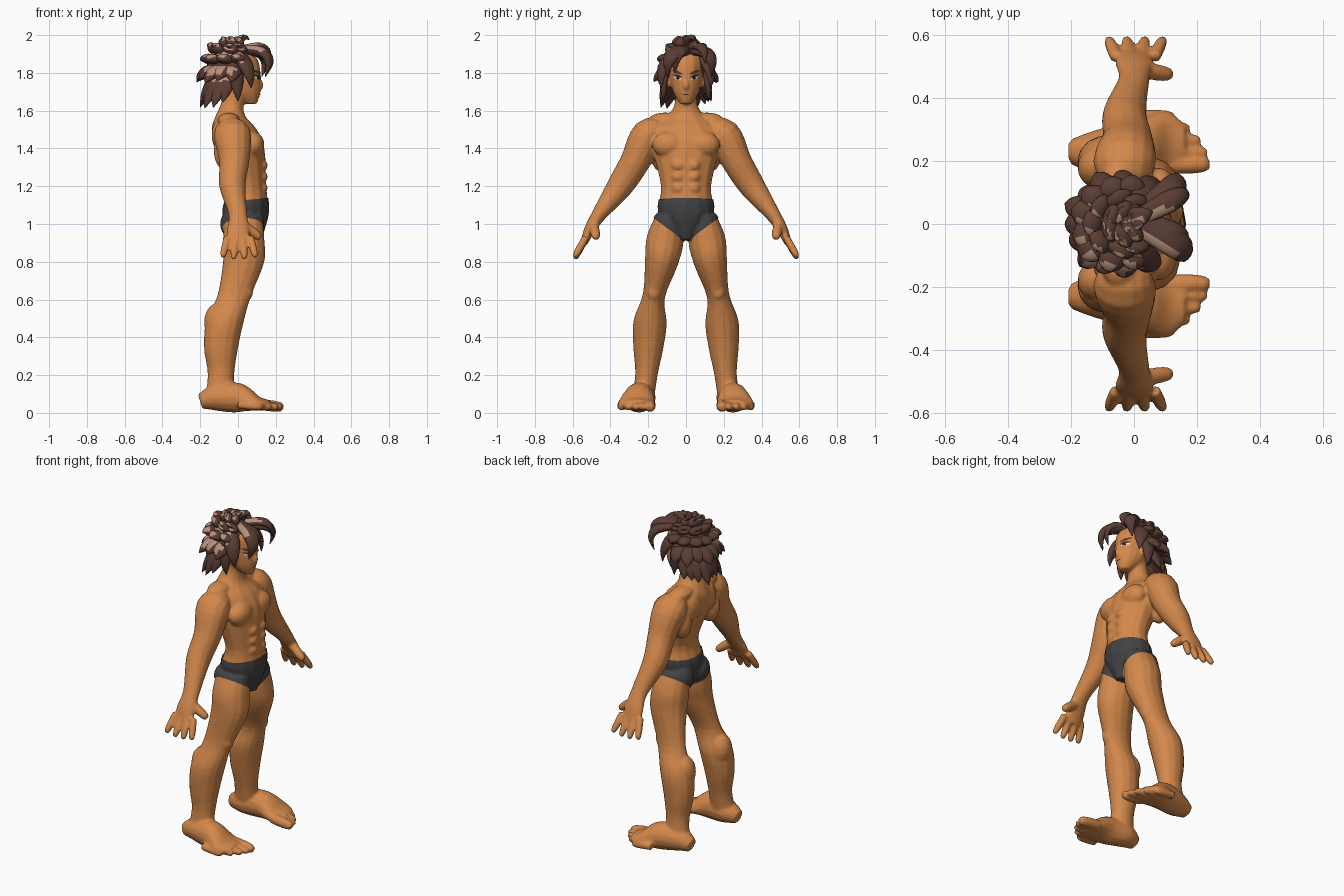
import bpy, bmesh, math, random
from mathutils import Vector, Matrix
from mathutils.bvhtree import BVHTree

if "Cube" in bpy.data.objects:
    bpy.data.objects.remove(bpy.data.objects["Cube"])
random.seed(4)
X_AXIS, Y_AXIS, Z_AXIS = Matrix.Identity(3)


def material(name, *color):
    mat = bpy.data.materials.new(name)
    mat.use_nodes = True
    mat.diffuse_color = (*color, 1)
    mat.node_tree.nodes["Principled BSDF"].inputs["Base Color"].default_value = (*color, 1)
    return mat


skin = material("skin", .65, .245, .07)
hair_dark = material("hair brown", .1, .046, .034)
hair_light = material("hair highlight", .48, .28, .2)
cloth = material("charcoal cloth", .055, .055, .058)
eye_white = material("eye white", .75, .7, .65)
eye_dark = material("eye dark", .035, .015, .012)


def spline(rows, steps=4):
    """Smooth curve through rows of any number of values."""
    result = []
    for i in range(len(rows) - 1):
        before, start, end = rows[max(i - 1, 0)], rows[i], rows[i + 1]
        after = rows[min(i + 2, len(rows) - 1)]
        for step in range(steps):
            t = step / steps
            ease, bump_in, bump_out = t * t * (3 - 2 * t), t * (1 - t) ** 2, t * t * (t - 1)
            result.append([b + (c - b) * ease + (c - a) / 2 * bump_in + (d - b) / 2 * bump_out
                           for a, b, c, d in zip(before, start, end, after)])
    return result + [rows[-1]]


def loft(bm, sections, axis=X_AXIS, sides=14):
    """Skin elliptical rings given as x, y, z, radius along axis, radius across."""
    sections = spline(sections)
    points = [Vector(section[:3]) for section in sections]
    rings = []
    for i, (point, section) in enumerate(zip(points, sections)):
        tangent = points[min(i + 1, len(points) - 1)] - points[max(i - 1, 0)]
        across = tangent.cross(axis).normalized()
        angles = [math.tau * k / sides for k in range(sides)]
        rings.append([bm.verts.new(point + axis * section[3] * math.cos(angle)
                                   + across * section[4] * math.sin(angle)) for angle in angles])
    for ring, following in zip(rings, rings[1:]):
        for k in range(sides):
            bm.faces.new((ring[k - 1], ring[k], following[k], following[k - 1]))
    bm.faces.new(rings[0][::-1])
    bm.faces.new(rings[-1])


def blob(bm, center, radii):
    placement = Matrix.Translation(center) @ Matrix.Diagonal((*radii, 1))
    bmesh.ops.create_uvsphere(bm, u_segments=16, v_segments=10, radius=1, matrix=placement)


def digit(bm, start, end, radius):
    """Finger or toe with a rounded tip."""
    start, end = Vector(start), Vector(end)
    sections = [(*start.lerp(end, along), radius * size, radius * size)
                for along, size in ((0, 1), (.6, 1), (.9, .8), (1, .5))]
    loft(bm, sections, (end - start).orthogonal().normalized())


def mirrored(side, sections):
    return [(x, y * side, *rest) for x, y, *rest in sections]


def finish(bm, name, *materials):
    bmesh.ops.recalc_face_normals(bm, faces=bm.faces)
    mesh = bpy.data.meshes.new(name)
    bm.to_mesh(mesh)
    bm.free()
    for mat in materials:
        mesh.materials.append(mat)
    mesh.shade_smooth()
    obj = bpy.data.objects.new(name, mesh)
    bpy.context.collection.objects.link(obj)
    return obj


# Torso with neck, head, nose and lips
bm = bmesh.new()
loft(bm, [(.05, 0, .92, .07, .04), (.04, 0, 1.06, .12, .145), (.05, 0, 1.2, .1, .135),
          (.01, 0, 1.4, .13, .18), (-.02, 0, 1.5, .12, .18), (-.04, 0, 1.57, .08, .1),
          (-.03, 0, 1.64, .06, .06), (-.01, 0, 1.74, .06, .06)])
loft(bm, [(.07, 0, 1.635, .03, .03), (.03, 0, 1.7, .09, .07), (0, 0, 1.8, .12, .09),
          (-.01, 0, 1.88, .11, .09), (-.02, 0, 1.94, .05, .04)])
blob(bm, center=(.12, 0, 1.735), radii=(.016, .016, .025))
blob(bm, center=(.1, 0, 1.685), radii=(.015, .025, .012))

muscles = {
    "chest": ((.08, .09, 1.42), (.06, .09, .07)),
    "flank": ((-.06, .14, 1.39), (.07, .05, .11)),
    "shoulder blade": ((-.09, .07, 1.47), (.05, .07, .09)),
    "neck slope": ((-.05, .11, 1.55), (.06, .09, .04)),
    "buttock": ((-.02, .08, 1), (.07, .07, .08)),
    "calf": ((-.11, .18, .48), (.07, .07, .1)),
    "knee": ((.04, .17, .64), (.04, .04, .05)),
    "ear": ((0, .09, 1.75), (.02, .015, .03)),
}
for side in (1, -1):
    # Arm down to the palm
    loft(bm, mirrored(side, [(-.03, .12, 1.49, .07, .06), (-.03, .2, 1.47, .1, .09),
                             (-.02, .27, 1.33, .08, .08), (-.03, .35, 1.2, .07, .07),
                             (0, .46, 1.05, .05, .04), (0, .51, .97, .06, .03),
                             (0, .54, .9, .06, .02)]))
    # Four spread fingers and a thumb
    for finger in range(4):
        spread = (finger - 1.4) * .058
        digit(bm, (spread * .7, .53 * side, .93), (spread, .59 * side, .81 + .01 * abs(finger - 1.5)), .02)
    digit(bm, (.02, .49 * side, 1), (.12, .475 * side, .925), .026)
    # Leg
    loft(bm, mirrored(side, [(.03, .09, 1.04, .1, .07), (.03, .11, .92, .11, .1),
                             (.03, .13, .8, .11, .09), (-.02, .17, .62, .09, .06),
                             (-.07, .19, .48, .1, .09), (-.09, .2, .34, .09, .08),
                             (-.09, .21, .2, .07, .06), (-.1, .23, .06, .08, .06)]))
    # Foot with five toes on a curve
    loft(bm, mirrored(side, [(-.2, .23, .06, .04, .04), (-.12, .23, .08, .07, .07),
                             (0, .25, .08, .08, .08), (.1, .26, .05, .1, .04),
                             (.16, .25, .04, .07, .03)]), Y_AXIS)
    for toe in range(5):
        reach, sideways = .24 - .007 * toe * toe, (.19 + .038 * toe) * side
        digit(bm, (reach - .13, sideways, .045), (reach, sideways, .03), .022 if toe else .03)
    # Muscles, knee and ear
    for (x, y, z), radii in muscles.values():
        blob(bm, (x, y * side, z), radii)
    for row in range(3):
        blob(bm, (.118, .04 * side, 1.19 + .06 * row), (.04, .04, .035))

# Merge everything into one soft skin
body = finish(bm, "body", skin)
merge = body.modifiers.new("Merge", "REMESH")
merge.mode, merge.voxel_size = "VOXEL", .008
soften = body.modifiers.new("Soften", "SMOOTH")
soften.factor, soften.iterations = .5, 4
bpy.context.view_layer.update()
body_mesh = bpy.data.meshes.new_from_object(body.evaluated_get(bpy.context.evaluated_depsgraph_get()))
body.modifiers.clear()
body.data = body_mesh
body_mesh.shade_smooth()

# Briefs: a thin shell cut from the skin by a waist plane and two leg planes
bm = bmesh.new()
bm.from_mesh(body_mesh)
surface = BVHTree.FromBMesh(bm)
cuts = [(Z_AXIS * 1.122, Z_AXIS - X_AXIS * .1)]
cuts += [(Z_AXIS * .9, Y_AXIS * slope - Z_AXIS) for slope in (.78, -.78)]
for point, normal in cuts:
    bmesh.ops.bisect_plane(bm, geom=bm.verts[:] + bm.edges[:] + bm.faces[:], plane_co=point,
                           plane_no=normal.normalized(), clear_outer=True)
bm.normal_update()
for vert, normal in [(vert, vert.normal.copy()) for vert in bm.verts]:
    vert.co += normal * .005
finish(bm, "briefs", cloth)


def almond(name, mat, y, z, width, height, slant=0, lift=.003):
    """Thin pointed oval laid on the face."""
    bm = bmesh.new()
    verts = []
    for k in range(12):
        angle = math.tau * k / 12
        across = width * math.cos(angle)
        py, pz = y + across, z + height * math.sin(angle) * abs(math.sin(angle)) + slant * across
        verts.append(bm.verts.new((surface.ray_cast(Vector((1, py, pz)), -X_AXIS)[0].x + lift, py, pz)))
    for left, right in zip(verts[:5], verts[:6:-1]):
        bm.faces.new((left, verts[verts.index(left) + 1], right, verts[(verts.index(right) + 1) % 12])
                     if left is not verts[0] else (left, verts[1], right))
    bm.faces.new((verts[5], verts[6], verts[7]))
    finish(bm, name, mat)


# Eyes, brows and mouth
for side, label in ((1, "left"), (-1, "right")):
    almond(label + " eye", eye_white, .045 * side, .773 + 1, .022, .01, .2 * side)
    almond(label + " iris", eye_dark, .043 * side, .773 + 1, .01, .01, lift=.005)
    almond(label + " lash", eye_dark, .045 * side, .784 + 1, .026, .006, .25 * side, lift=.005)
    almond(label + " brow", hair_dark, .045 * side, 1.803, .03, .009, .4 * side, lift=.005)
almond("mouth", eye_dark, 0, 1.685, .02, .003)

# Hair: a cap with tapering locks that bow outwards
bm = bmesh.new()
center, size = Vector((-.035, 0, 1.84)), Vector((.13, .115, .12))
blob(bm, center, size)


def lock(root, tip, width, bow):
    root, tip = Vector(root), Vector(tip)
    outward = (root.lerp(tip, .5) - center).normalized() + Z_AXIS / 2
    sections = []
    for t, taper in ((0, .9), (.35, 1), (.7, .65), (1, .06)):
        point = root.lerp(tip, t) + outward * bow * 4 * t * (1 - t)
        sections.append((*point, width * taper, width * taper * .6))
    loft(bm, sections, (tip - root).cross(outward).normalized(), sides=12)


# Rows of locks from the nape to the crown
for row in range(5):
    count, opening = 10 - row, math.radians(104 - 16 * row)
    elevation, droop = math.radians(27 * row - 36), .8 * (1 - row / 4) ** 1.5
    for i in range(count):
        turn = opening + (math.tau - 2 * opening) * (i + random.uniform(-.15, .15)) / (count - 1)
        normal = Vector((math.cos(turn), math.sin(turn), math.tan(elevation))).normalized()
        root = center + normal * size * .78
        sweep = normal * .72 - X_AXIS * .12 - Z_AXIS * droop
        lock(root, root + sweep * random.uniform(.85, 1.15) * (.125 - .013 * row), width=.045, bow=.012)

# Fringe parted over the forehead, with a crown tuft
lock((.03, 0, 1.92), (.145, -.1, 1.78), width=.05, bow=.07)
lock((.03, .03, 1.92), (.125, .135, 1.78), width=.045, bow=.07)
lock((.04, 0, 1.92), (.14, -.06, 1.8), width=.04, bow=.06)
lock((.03, .03, 1.93), (.165, .1, 1.85), width=.035, bow=.05)
lock((-.04, 0, 1.92), (.06, .04, 1.975), width=.035, bow=.025)
lock((-.03, 0, 1.92), (.03, 0, 2), width=.03, bow=.01)
for side in (1, -1):
    # Temple and sideburn locks
    lock((0, .07 * side, 1.9), (.07, .13 * side, 1.72), width=.044, bow=.03)
    lock((-.02, .09 * side, 1.86), (0, .115 * side, 1.65), width=.04, bow=.02)
hair = finish(bm, "hair", hair_dark, hair_light)

# Highlight streaks on the upper right-hand faces of the locks
streak_direction = Vector((-.2, -.6, .75)).normalized()
for face in hair.data.polygons:
    if face.normal.dot(streak_direction) > .88 and face.center.z > 1.76 and face.center.y < .06:
        face.material_index = 1
hair.data.set_sharp_from_angle(angle=math.radians(50))
